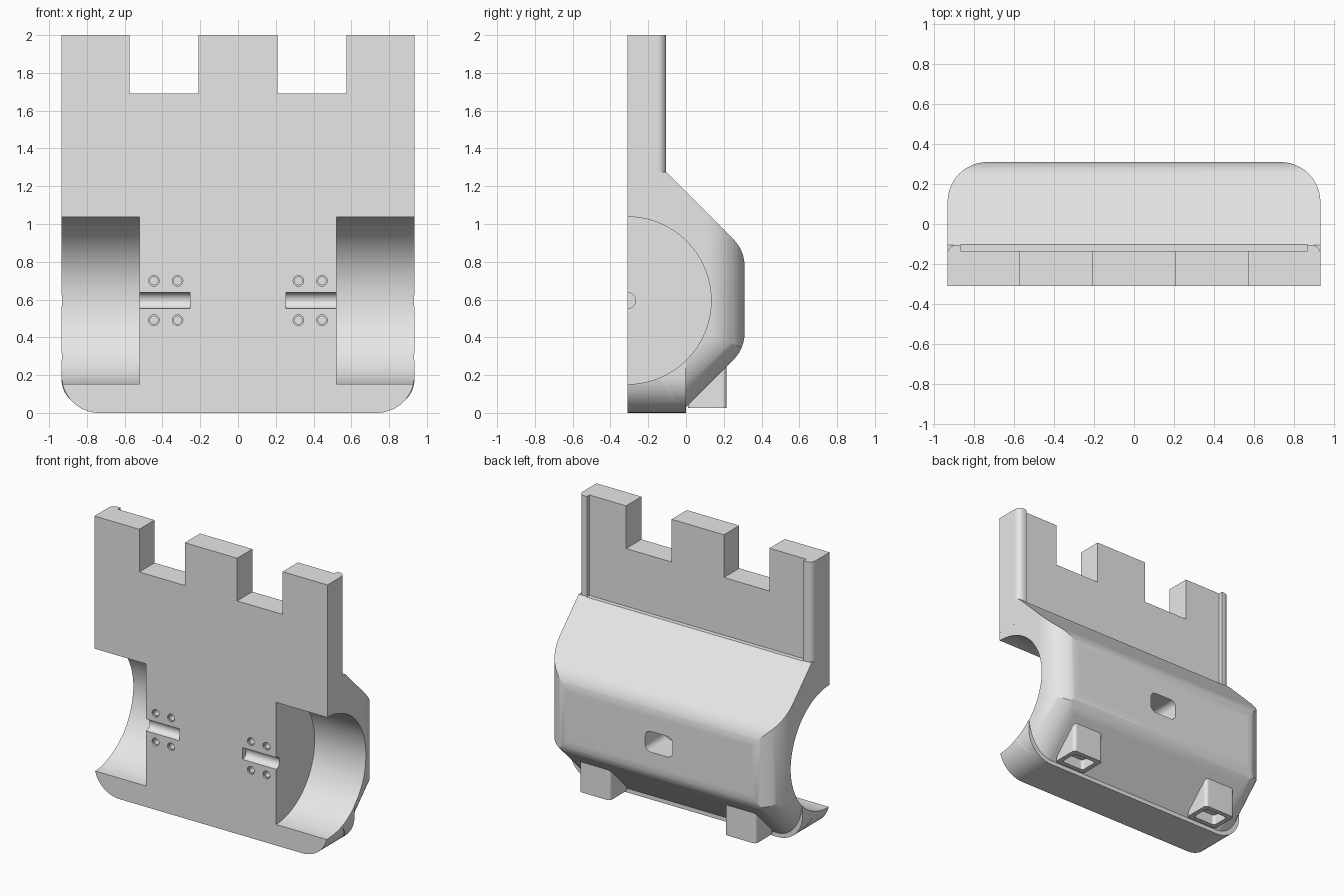
import bpy, bmesh, math
from mathutils import Vector, Matrix

if "Cube" in bpy.data.objects:
    bpy.data.objects.remove(bpy.data.objects["Cube"], do_unlink=True)

W = 0.935        # half width
FRONT = -0.31    # front plane
BORE_Z = 0.595   # height of the side bores

grey = bpy.data.materials.new("light_grey")
grey.use_nodes = True
grey.diffuse_color = (0.8, 0.8, 0.8, 1)
grey.node_tree.nodes["Principled BSDF"].inputs["Base Color"].default_value = (0.8, 0.8, 0.8, 1)


def fillet(points, seg=12):
    """Round the corners of a polygon given as (u, v, radius)."""
    out = []
    n = len(points)
    for i, (u, v, r) in enumerate(points):
        p = Vector((u, v))
        if r == 0:
            out.append(p)
            continue
        a = (Vector(points[i - 1][:2]) - p).normalized()
        b = (Vector(points[(i + 1) % n][:2]) - p).normalized()
        half = a.angle(b) / 2
        centre = p + (a + b).normalized() * (r / math.sin(half))
        start = p + a * (r / math.tan(half)) - centre
        end = p + b * (r / math.tan(half)) - centre
        full = start.angle(end)
        for k in range(seg + 1):
            t = k / seg
            arc = start * math.sin((1 - t) * full) + end * math.sin(t * full)
            out.append(centre + arc / math.sin(full))
    return out


def rect(u0, u1, v0, v1, r_low=0, r_high=0, seg=12):
    return fillet([(u0, v0, r_low), (u1, v0, r_low), (u1, v1, r_high), (u0, v1, r_high)], seg)


def circle(u, v, r, seg=32):
    return [Vector((u + r * math.cos(math.tau * k / seg), v + r * math.sin(math.tau * k / seg)))
            for k in range(seg)]


def prism(name, pts, axis, lo, hi, matrix=None):
    """Extrude a 2D outline along an axis."""
    place = {"x": lambda p, t: (t, p.x, p.y),
             "y": lambda p, t: (p.x, t, p.y),
             "z": lambda p, t: (p.x, p.y, t)}[axis]
    bm = bmesh.new()
    low = [bm.verts.new(place(p, lo)) for p in pts]
    high = [bm.verts.new(place(p, hi)) for p in pts]
    bm.faces.new(low)
    bm.faces.new(high)
    for i in range(len(pts)):
        j = (i + 1) % len(pts)
        bm.faces.new((low[i], low[j], high[j], high[i]))
    if matrix:
        bm.transform(matrix)
    bmesh.ops.recalc_face_normals(bm, faces=bm.faces)
    mesh = bpy.data.meshes.new(name)
    bm.to_mesh(mesh)
    bm.free()
    mesh.materials.append(grey)
    ob = bpy.data.objects.new(name, mesh)
    bpy.context.collection.objects.link(ob)
    return ob


def combine(target, tool, operation):
    """Apply a boolean and discard the tool."""
    tool.hide_render = True
    mod = target.modifiers.new("boolean", "BOOLEAN")
    mod.operation, mod.solver, mod.object = operation, "EXACT", tool
    bpy.context.view_layer.objects.active = target
    bpy.ops.object.modifier_apply(modifier=mod.name)
    bpy.data.objects.remove(tool, do_unlink=True)


# Bulged body: side profile with softened back edges
body = prism("bracket_body", fillet([
    (-0.36, 0.5, 0), (-0.02, 0.01, 0), (0.31, 0.34, 0.2), (0.31, 0.86, 0.2),
    (-0.105, 1.275, 0), (-0.36, 1.275, 0)]), "x", -W - 0.1, W + 0.1)

# Rounded back corners and rounded lower slope
side = W - 0.0005
combine(body, prism("corner_rounder", rect(-side, side, -1, 0.3105, 0, 0.2), "z", -1, 3), "INTERSECT")
tilt = Matrix.Translation((0, 0, 0.03)) @ Matrix.Rotation(math.radians(-45), 4, "X")
combine(body, prism("slope_rounder", rect(-side, side, -2, 0.0005, 0, 0.2), "z", -2, 2, tilt), "INTERSECT")

# Lower front plate with rounded corners, and the upper plate
combine(body, prism("lower_plate", rect(-W, W, 0, 0.6, 0.2, 0), "y", -0.34, 0), "UNION")
combine(body, prism("upper_plate", rect(-W, W, -0.35, -0.105, 0, 0.045, 6), "z", 1.1, 2), "UNION")

# Feet under the slope
for s in (-1, 1):
    x0, x1 = sorted((s * 0.46, s * 0.71))
    combine(body, prism("foot", rect(x0, x1, 0.01, 0.215, 0.025, 0.025, 6), "z", 0.025, 0.27), "UNION")
    combine(body, prism("foot_pocket", rect(x0 + 0.035, x1 - 0.035, 0.045, 0.18, 0.02, 0.02, 6),
                        "z", -0.1, 0.1), "DIFFERENCE")

# Flat front, recessed back panel and the rounded back socket
combine(body, prism("front_trim", rect(-2, 2, -1, FRONT), "z", -1, 3), "DIFFERENCE")
combine(body, prism("panel_recess", rect(-0.87, 0.87, -0.135, 0.6), "z", 1.272, 3), "DIFFERENCE")
combine(body, prism("back_socket", rect(-0.11, 0.11, BORE_Z - 0.075, BORE_Z + 0.075, 0.045, 0.045, 6),
                    "y", 0.08, 0.6), "DIFFERENCE")

# Mirrored cuts: top notch, side bore, axle groove and screw holes
for s in (-1, 1):
    def span(a, b):
        return sorted((s * a, s * b))
    combine(body, prism("notch", rect(*span(0.21, 0.575), 1.69, 2.5), "y", -1, 1), "DIFFERENCE")
    combine(body, prism("side_bore", circle(FRONT, BORE_Z, 0.443, 96), "x", *span(0.522, 1.5)), "DIFFERENCE")
    combine(body, prism("axle_groove", circle(FRONT, BORE_Z, 0.043), "x", *span(0.253, 0.6)), "DIFFERENCE")
    for x in (0.32, 0.445):
        for dz in (-0.104, 0.104):
            for r, depth in ((0.028, 0.012), (0.021, 0.08)):
                combine(body, prism("screw_hole", circle(s * x, BORE_Z + dz, r, 24),
                                    "y", -0.5, FRONT + depth), "DIFFERENCE")

# Smooth the curved faces, keep edges crisp
bpy.ops.object.select_all(action="DESELECT")
body.select_set(True)
bpy.context.view_layer.objects.active = body
bpy.ops.object.shade_smooth_by_angle(angle=math.radians(25))
weighted = body.modifiers.new("weighted_normals", "WEIGHTED_NORMAL")
weighted.keep_sharp = True
